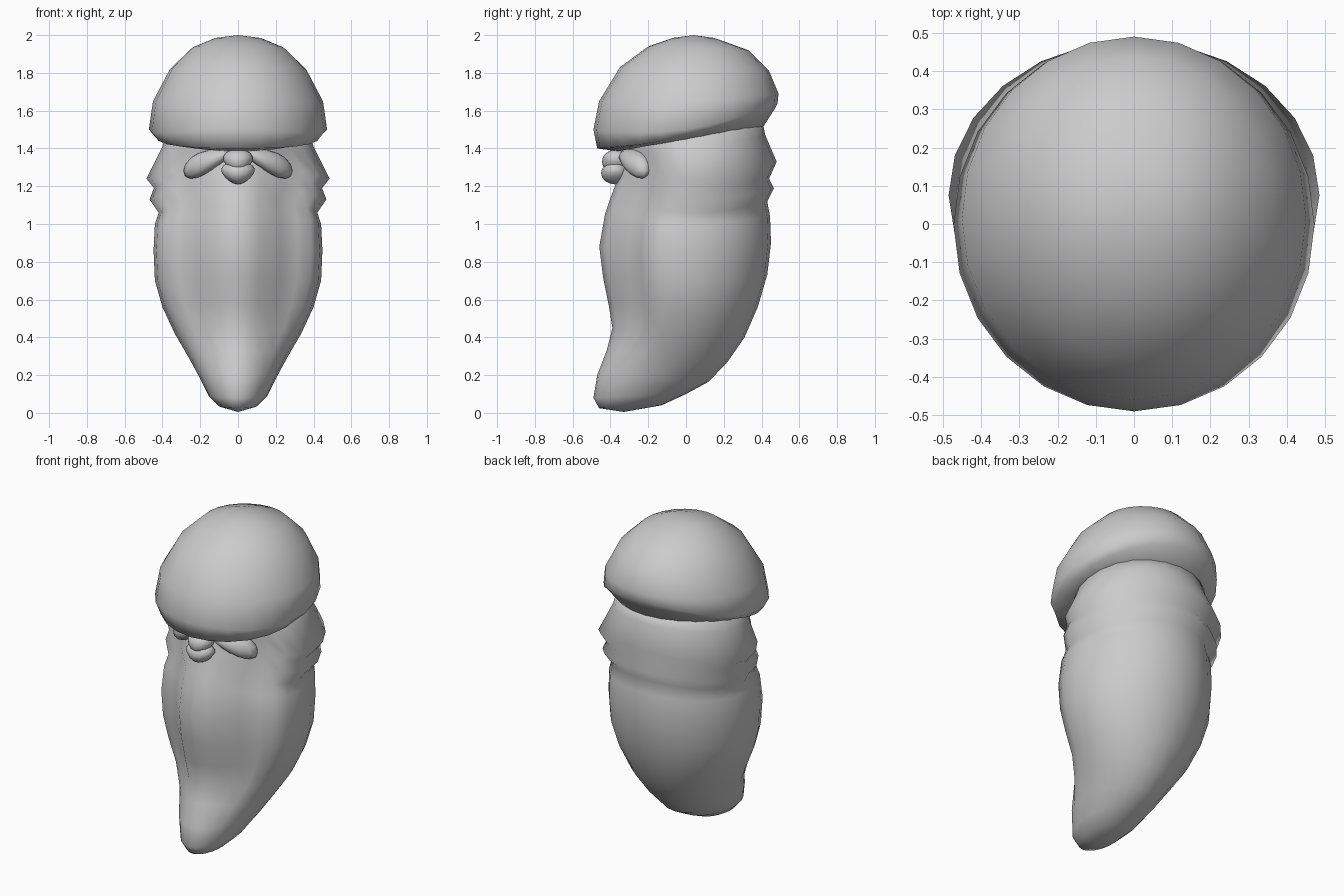
import bpy, bmesh, math

cube = bpy.data.objects.get("Cube")
if cube:
    bpy.data.objects.remove(cube, do_unlink=True)

SIDES = 24
clay = bpy.data.materials.new("plain grey clay")
clay.use_nodes = True
GREY = (0.6, 0.6, 0.6, 1)
clay.diffuse_color = GREY
clay.node_tree.nodes["Principled BSDF"].inputs["Base Color"].default_value = GREY


def finish(name, bm):
    bmesh.ops.recalc_face_normals(bm, faces=bm.faces)
    mesh = bpy.data.meshes.new(name)
    bm.to_mesh(mesh)
    bm.free()
    obj = bpy.data.objects.new(name, mesh)
    bpy.context.collection.objects.link(obj)
    mesh.materials.append(clay)
    bpy.ops.object.select_all(action="DESELECT")
    obj.select_set(True)
    bpy.context.view_layer.objects.active = obj
    bpy.ops.object.shade_smooth_by_angle(angle=math.radians(75))
    return obj


def ring(bm, front, back, side, hollow=0):
    """Tilted oval through a front (y, z), a back (y, z) and a side (x, z)."""
    verts = []
    for i in range(SIDES):
        a = 2 * math.pi * i / SIDES
        c, s = math.cos(a), math.sin(a)
        y = (front[0] + back[0]) / 2 + (front[0] - back[0]) / 2 * c
        mid = (front[1] + back[1]) / 2
        z = mid + (front[1] - back[1]) / 2 * c + (side[1] - mid) * s * s
        # Cheek hollows beside the central ridge
        turn = abs((math.degrees(a) + 180) % 360 - 180)
        y += hollow * math.exp(-((turn - 37) / 17) ** 2)
        verts.append(bm.verts.new((side[0] * s, y, z)))
    return verts


def loft(name, top, rings, bottom):
    bm = bmesh.new()
    loops = [ring(bm, *r) for r in rings]
    poles = [bm.verts.new((0, *p)) for p in (top, bottom)]
    for i in range(SIDES):
        j = (i + 1) % SIDES
        for a, b in zip(loops, loops[1:]):
            bm.faces.new((a[i], a[j], b[j], b[i]))
        bm.faces.new((poles[0], loops[0][j], loops[0][i]))
        bm.faces.new((poles[1], loops[-1][i], loops[-1][j]))
    return finish(name, bm)


# Domed cap, tilted up at the back
loft("cap", (0.04, 2.0), [
    ((-0.07, 1.985), (0.15, 1.985), (0.12, 1.985)),
    ((-0.2, 1.94), (0.33, 1.92), (0.24, 1.935)),
    ((-0.35, 1.83), (0.44, 1.81), (0.36, 1.82)),
    ((-0.46, 1.65), (0.49, 1.69), (0.45, 1.65)),
    ((-0.49, 1.5), (0.485, 1.64), (0.472, 1.5)),
    ((-0.47, 1.4), (0.47, 1.61), (0.435, 1.465)),
    ((-0.36, 1.385), (0.4, 1.5), (0.37, 1.45)),
], (0, 1.5))

# Body with two folds around the neck, tapering to a forward-curled tip
loft("body", (0, 1.6), [
    ((-0.31, 1.43), (0.41, 1.52), (0.38, 1.48)),
    ((-0.32, 1.39), (0.42, 1.47), (0.40, 1.41), 0.04),
    ((-0.33, 1.33), (0.48, 1.33), (0.485, 1.24), 0.07),
    ((-0.35, 1.28), (0.44, 1.24), (0.445, 1.19), 0.08),
    ((-0.37, 1.22), (0.465, 1.19), (0.468, 1.13), 0.09),
    ((-0.4, 1.14), (0.43, 1.12), (0.42, 1.06), 0.10),
    ((-0.43, 1.05), (0.445, 1.04), (0.44, 1.0), 0.10),
    ((-0.46, 0.88), (0.45, 0.9), (0.447, 0.86), 0.11),
    ((-0.44, 0.72), (0.43, 0.73), (0.44, 0.7), 0.10),
    ((-0.41, 0.57), (0.38, 0.56), (0.4, 0.56), 0.08),
    ((-0.39, 0.45), (0.31, 0.4), (0.335, 0.42), 0.05),
    ((-0.42, 0.33), (0.22, 0.27), (0.265, 0.3), 0.02),
    ((-0.47, 0.2), (0.12, 0.165), (0.205, 0.19)),
    ((-0.49, 0.08), (0, 0.1), (0.155, 0.09)),
    ((-0.46, 0.025), (-0.13, 0.04), (0.1, 0.035)),
], (-0.33, 0.005))

# Bulb nose, with a broader drooping lip beneath
for name, size, place in (
        ("nose", (0.075, 0.075, 0.065), (0, -0.37, 1.33)),
        ("upper_lip", (0.085, 0.075, 0.06), (0, -0.375, 1.27))):
    bm = bmesh.new()
    bmesh.ops.create_uvsphere(bm, u_segments=12, v_segments=8, radius=1)
    for v in bm.verts:
        v.co.x *= 1 + 0.35 * v.co.z
        v.co = [p + s * c for p, s, c in zip(place, size, v.co)]
    finish(name, bm)

# Cheek folds fanning out from the nose
for side, label in ((1, "left"), (-1, "right")):
    bm = bmesh.new()
    bmesh.ops.create_uvsphere(bm, u_segments=12, v_segments=8, radius=1)
    for v in bm.verts:
        x, y, z = v.co
        v.co = (side * (0.16 + 0.13 * x), -0.27 + 0.07 * y + 0.05 * x,
                1.33 - 0.05 * x + 0.06 * z * (1 + 0.4 * x))
    finish(label + "_cheek_fold", bm)
